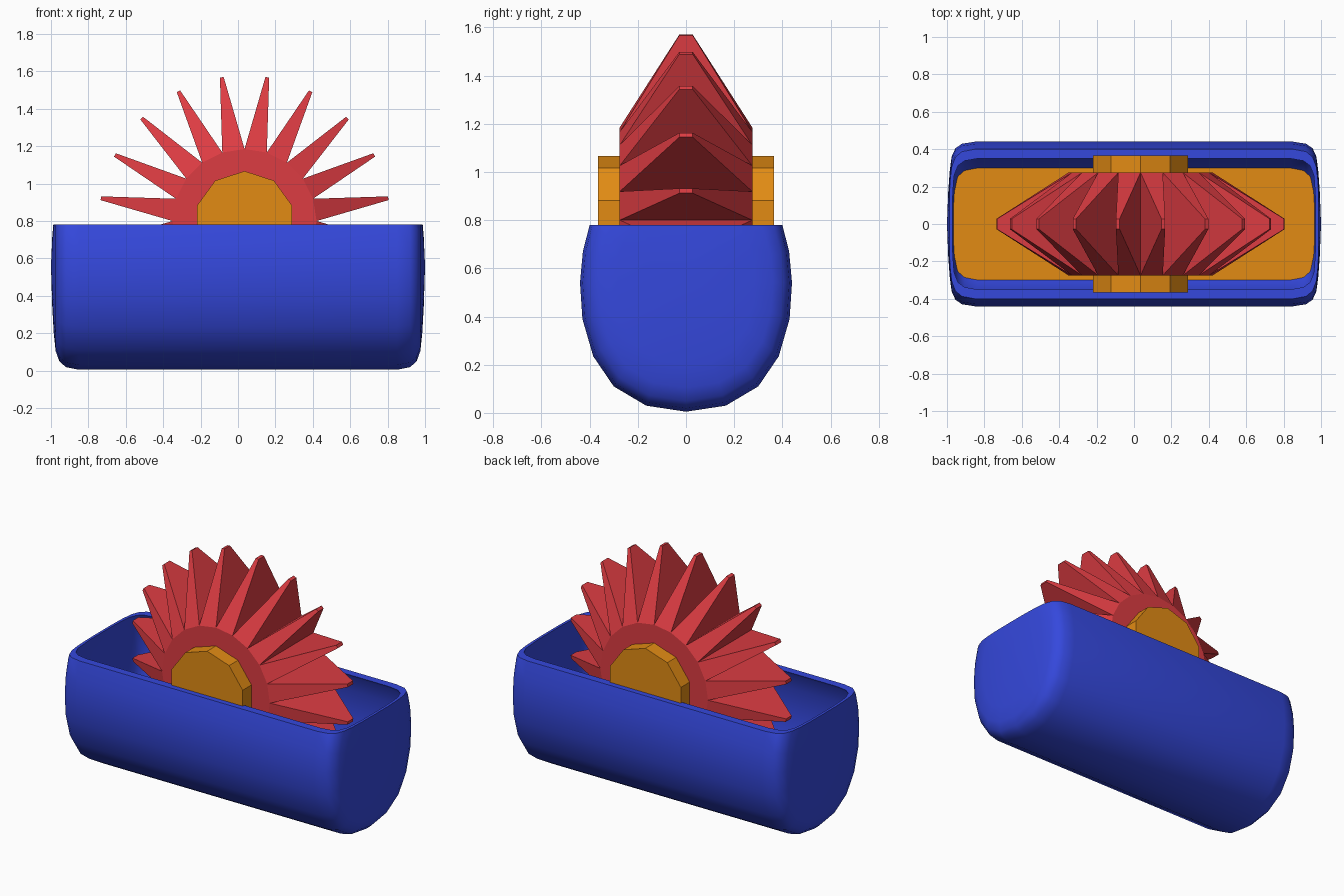
import bpy, bmesh, math
from mathutils import Vector

if "Cube" in bpy.data.objects:
    bpy.data.objects.remove(bpy.data.objects["Cube"])


def material(name, rgb):
    m = bpy.data.materials.new(name)
    m.diffuse_color = (*rgb, 1)
    m.use_nodes = True
    m.node_tree.nodes["Principled BSDF"].inputs["Base Color"].default_value = m.diffuse_color
    return m


BLUE = material("blue", (0.035, 0.065, 0.72))
RED = material("red", (0.72, 0.045, 0.055))
ORANGE = material("orange", (0.76, 0.26, 0.007))


def finish(bm, name, mat):
    bmesh.ops.recalc_face_normals(bm, faces=bm.faces)
    me = bpy.data.meshes.new(name)
    bm.to_mesh(me)
    bm.free()
    me.materials.append(mat)
    ob = bpy.data.objects.new(name, me)
    bpy.context.collection.objects.link(ob)
    return ob


def smooth(ob, degrees):
    bpy.ops.object.select_all(action='DESELECT')
    bpy.context.view_layer.objects.active = ob
    ob.select_set(True)
    bpy.ops.object.shade_smooth_by_angle(angle=math.radians(degrees))


# Half cross-section of the rounded body (y, z), and (x, scale) of its end rounding
HALF = [(0, .005), (.165, .03), (.30, .11), (.385, .235), (.43, .39), (.44, .54),
        (.428, .67), (.40, .78), (.34, .88), (.2, .94), (0, .95)]
ENDS = [(.85, 1), (.92, .975), (.955, .92), (.975, .82), (.985, .65), (.993, .4)]
MID = .56


def pod(sx, sy, sz, cut=None):
    """Closed rounded body, optionally cut flat at height cut."""
    bm = bmesh.new()
    section = HALF + [(-y, z) for y, z in HALF[-2:0:-1]]
    stations = [(-x, s) for x, s in reversed(ENDS)] + ENDS
    rings = [[bm.verts.new((x * sx, y * sy * s, MID + (z - MID) * sz * s))
              for y, z in section] for x, s in stations]
    n = len(section)
    for a, b in zip(rings, rings[1:]):
        for i in range(n):
            j = (i + 1) % n
            bm.faces.new((a[i], a[j], b[j], b[i]))
    for ring, x in ((rings[0], -sx), (rings[-1], sx)):
        pole = bm.verts.new((x, 0, MID))
        for i in range(n):
            bm.faces.new((ring[i], ring[(i + 1) % n], pole))
    if cut is not None:
        bmesh.ops.bisect_plane(bm, geom=bm.verts[:] + bm.edges[:] + bm.faces[:], dist=1e-5,
                               plane_co=(0, 0, cut), plane_no=(0, 0, 1), clear_outer=True)
        rim = [e for e in bm.edges if e.is_boundary]
        bmesh.ops.contextual_create(bm, geom=rim)
    return bm


# Hollow tub
tub = finish(pod(1, 1, 1, .78), "tub", BLUE)
cutter = finish(pod(.985, .9, .92), "tub_cutter", BLUE)
cutter.hide_render = True
mod = tub.modifiers.new("hollow", 'BOOLEAN')
mod.operation = 'DIFFERENCE'
mod.solver = 'EXACT'
mod.object = cutter
bpy.context.view_layer.objects.active = tub
bpy.ops.object.modifier_apply(modifier=mod.name)
bpy.data.objects.remove(cutter)
smooth(tub, 42)

# Orange floor filling the bottom of the tub
floor = finish(pod(.985, .9, .92, .19), "tub_floor", ORANGE)
smooth(floor, 42)

CX, CZ = .035, .8


def polar(r, a, y):
    return Vector((CX + r * math.cos(a), y, CZ + r * math.sin(a)))


# Spiked wheel: every side of a 20-sided drum rises to a small blunt tip
bm = bmesh.new()
N, step = 20, math.tau / 20
front = [bm.verts.new(polar(.385, i * step, -.275)) for i in range(N)]
back = [bm.verts.new(polar(.385, i * step, .275)) for i in range(N)]
bm.faces.new(front)
bm.faces.new(back)
for i in range(N):
    j, a = (i + 1) % N, (i + .5) * step
    base = [front[i], front[j], back[j], back[i]]
    tip = [bm.verts.new(polar(.778, a + d * .013, y))
           for d, y in ((-1, -.028), (1, -.028), (1, .028), (-1, .028))]
    for k in range(4):
        m = (k + 1) % 4
        bm.faces.new((base[k], base[m], tip[m], tip[k]))
    bm.faces.new(tip)
finish(bm, "spiked_wheel", RED)

# Ten-sided axle through the wheel
bm = bmesh.new()
caps = [[bm.verts.new(polar(.267, math.pi / 2 + i * math.tau / 10, y)) for i in range(10)]
        for y in (-.365, .365)]
for cap in caps:
    bm.faces.new(cap)
for i in range(10):
    j = (i + 1) % 10
    bm.faces.new((caps[0][i], caps[0][j], caps[1][j], caps[1][i]))
finish(bm, "axle", ORANGE)
